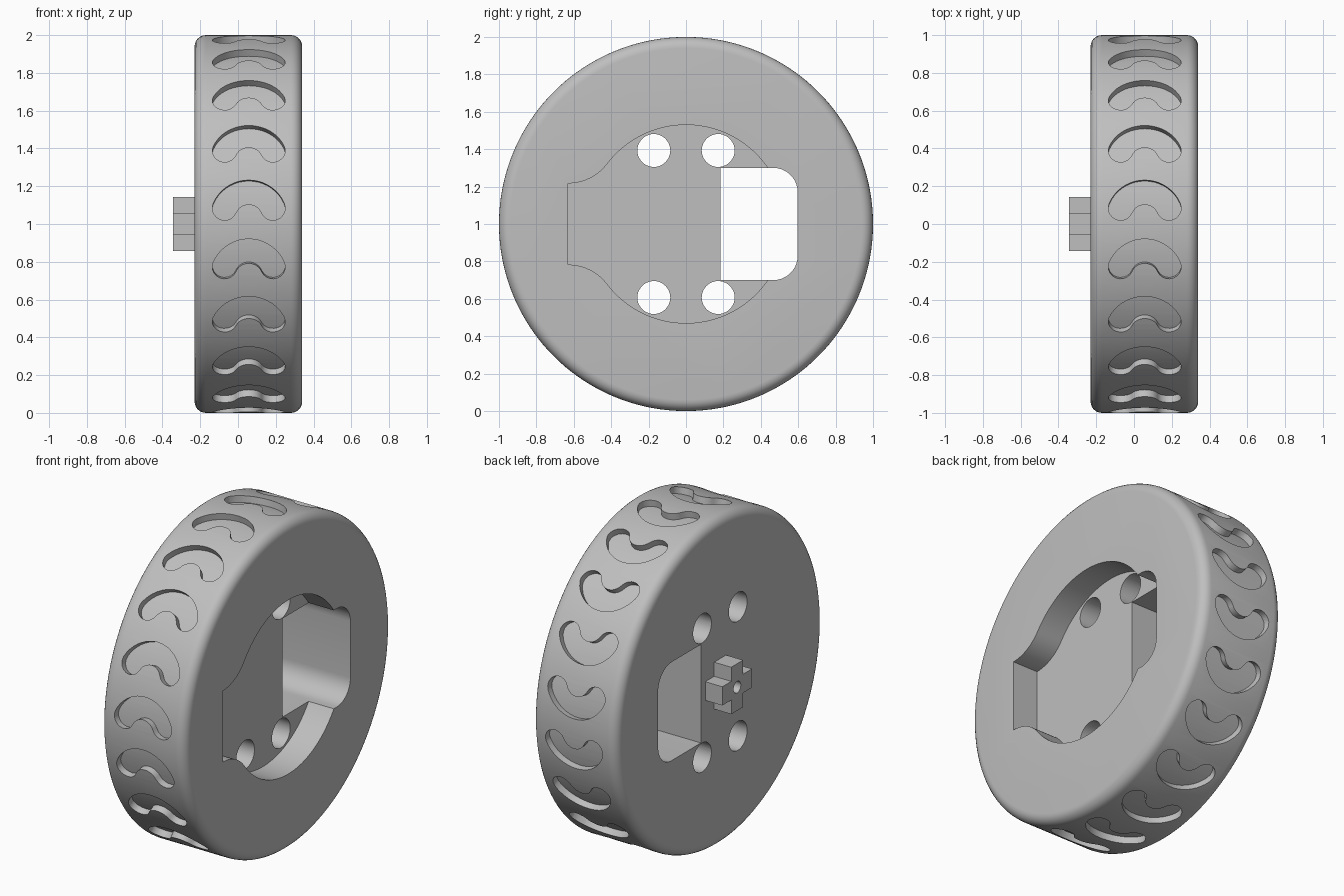
import bpy, bmesh, math
from math import sin, cos, pi, radians, atan2, hypot
from mathutils import Vector

if "Cube" in bpy.data.objects:
    bpy.data.objects.remove(bpy.data.objects["Cube"])

grey = bpy.data.materials.new("plain grey")
grey.use_nodes = True
colour = (0.52, 0.52, 0.52, 1)
grey.diffuse_color = colour
grey.node_tree.nodes["Principled BSDF"].inputs["Base Color"].default_value = colour

FRONT, BACK, FLOOR, CENTRE = 0.34, -0.23, 0.17, 1.0
SEGMENTS = 180


def arc(cx, cy, r, a0, a1, n):
    """Points along an arc, angles in degrees."""
    steps = [radians(a0 + (a1 - a0) * i / n) for i in range(n + 1)]
    return [(cx + r * cos(a), cy + r * sin(a)) for a in steps]


def circle(cx, cy, r, n):
    return arc(cx, cy, r, 0, 360, n)[:-1]


def along_axle(a, b, h):
    return Vector((h, a, CENTRE + b))


def add_prism(bm, outline, low, high, place=along_axle):
    bottom = [bm.verts.new(place(a, b, low)) for a, b in outline]
    top = [bm.verts.new(place(a, b, high)) for a, b in outline]
    bm.faces.new(bottom)
    bm.faces.new(top)
    for i in range(len(outline)):
        j = (i + 1) % len(outline)
        bm.faces.new((bottom[i], bottom[j], top[j], top[i]))


def finish(bm, name):
    bmesh.ops.recalc_face_normals(bm, faces=bm.faces)
    mesh = bpy.data.meshes.new(name)
    bm.to_mesh(mesh)
    bm.free()
    mesh.materials.append(grey)
    ob = bpy.data.objects.new(name, mesh)
    bpy.context.collection.objects.link(ob)
    return ob


def prism(name, outline, low, high):
    bm = bmesh.new()
    add_prism(bm, outline, low, high)
    return finish(bm, name)


def select(ob):
    bpy.ops.object.select_all(action='DESELECT')
    ob.select_set(True)
    bpy.context.view_layer.objects.active = ob


def cut(target, cutter):
    """Subtract the cutter and throw it away."""
    cutter.hide_render = True
    mod = target.modifiers.new("cut", 'BOOLEAN')
    mod.operation = 'DIFFERENCE'
    mod.solver = 'EXACT'
    mod.object = cutter
    select(target)
    bpy.ops.object.modifier_apply(modifier=mod.name)
    bpy.data.objects.remove(cutter)


# Wheel body: rounded-edge profile turned about the axle
edge = 0.06
profile = [(BACK, 0)] + arc(BACK + edge, 1 - edge, edge, 180, 90, 6)
profile += arc(FRONT - edge, 1 - edge, edge, 90, 0, 6) + [(FRONT, 0)]
bm = bmesh.new()
rings = []
for x, r in profile[1:-1]:
    rings.append([bm.verts.new(along_axle(a, b, x)) for a, b in circle(0, 0, r, SEGMENTS)])
for lower, upper in zip(rings, rings[1:]):
    for i in range(SEGMENTS):
        j = (i + 1) % SEGMENTS
        bm.faces.new((lower[i], lower[j], upper[j], upper[i]))
bm.faces.new(rings[0])
bm.faces.new(rings[-1])
wheel = finish(bm, "wheel")

# Bean-shaped tread recesses: thick arcs repeated around the rim
mid, half, sweep = 0.139, 0.065, 67
cy = 0.107 - mid - half
start, end = 90 - sweep, 90 + sweep
bean = arc(0, cy, mid + half, start, end, 18)
bean += arc(mid * cos(radians(end)), cy + mid * sin(radians(end)), half, end, end + 180, 10)[1:-1]
bean += arc(0, cy, mid - half, end, start, 12)
bean += arc(mid * cos(radians(start)), cy + mid * sin(radians(start)), half,
            start + 180, start + 360, 10)[1:-1]
bm = bmesh.new()
COUNT = 20
for k in range(COUNT):
    t = radians(7.3) + 2 * pi * k / COUNT

    def on_rim(a, b, h):
        out = Vector((0, -cos(t), sin(t)))
        up = Vector((0, sin(t), cos(t)))
        return Vector((0.057 + a, 0, CENTRE)) + up * b + out * h

    add_prism(bm, bean, 0.9, 1.1, on_rim)
beans = finish(bm, "tread_cutter")
cut(beans, prism("core_cutter", circle(0, 0, 0.96, SEGMENTS), -0.5, 0.6))
cut(wheel, beans)

# Pocket: round recess with a flared neck toward one side
neck_y, neck_z, flare, radius = -0.63, 0.217, 0.26, 0.53
join = math.degrees(atan2(neck_z + flare, neck_y))
upper = arc(0, 0, radius, 0, join, 40)
upper += arc(neck_y, neck_z + flare, flare, join - 180, -90, 10)[1:]
pocket = upper + [(y, -z) for y, z in reversed(upper[1:])]
cut(wheel, prism("pocket_cutter", pocket, FLOOR, 0.6))

# Through slot with two rounded corners
slot = [(0.185, 0.3), (0.185, -0.3)]
slot += arc(0.467, -0.17, 0.13, -90, 0, 10) + arc(0.467, 0.17, 0.13, 0, 90, 10)
cut(wheel, prism("slot_cutter", slot, -0.5, 0.6))

# Four bolt holes
bm = bmesh.new()
for y in (-0.172, 0.172):
    for z in (-0.393, 0.393):
        add_prism(bm, circle(y, z, 0.088, 40), -0.5, 0.6)
cut(wheel, finish(bm, "bolt_hole_cutter"))

# Cross-shaped axle stub with a blind centre hole
arm, wide = 0.143, 0.057
quarter = [(arm, -wide), (arm, wide), (wide, wide)]
cross = []
for k in range(4):
    c, s = round(cos(k * pi / 2)), round(sin(k * pi / 2))
    cross += [(a * c - b * s, a * s + b * c) for a, b in quarter]
stub = prism("axle_stub", cross, -0.345, BACK + 0.02)
cut(stub, prism("stub_hole_cutter", circle(0, 0, 0.035, 24), -0.5, BACK))

for ob in (wheel, stub):
    select(ob)
    bpy.ops.object.shade_smooth_by_angle(angle=radians(30))
